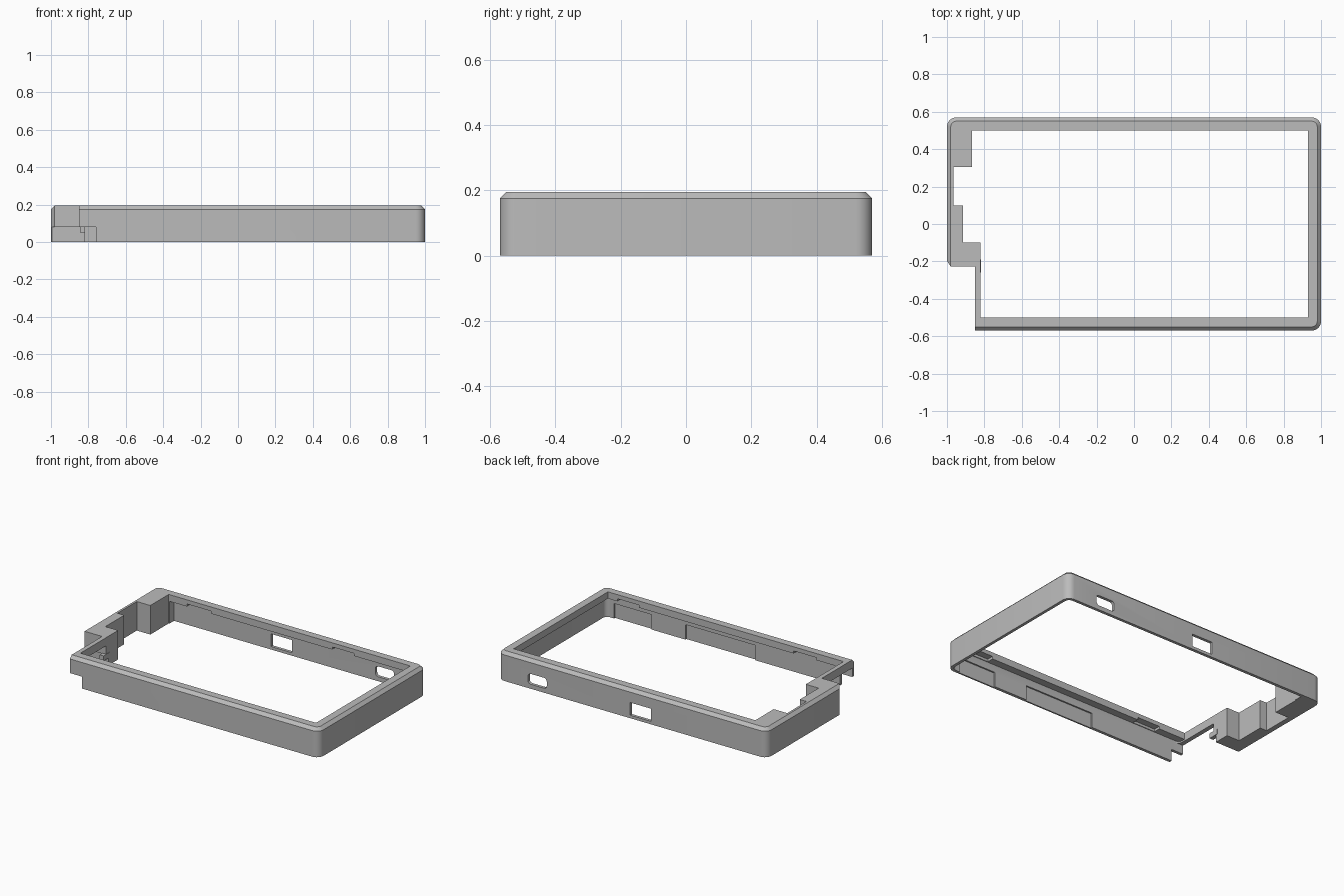
import bpy, bmesh, math

cube = bpy.data.objects.get("Cube")
if cube:
    bpy.data.objects.remove(cube)

grey = bpy.data.materials.new("mid_grey")
grey.use_nodes = True
colour = (0.5, 0.5, 0.5, 1)
grey.diffuse_color = colour
grey.node_tree.nodes["Principled BSDF"].inputs["Base Color"].default_value = colour

TOP, LIP, WALL = 0.195, 0.15, 0.02
HX, HY = 1.0, 0.57


def rounded(x0, x1, y0, y1, r, n=6):
    """Outline of a rounded rectangle, counter-clockwise."""
    pts = []
    centres = [(x1 - r, y1 - r), (x0 + r, y1 - r), (x0 + r, y0 + r), (x1 - r, y0 + r)]
    for k, (cx, cy) in enumerate(centres):
        for i in range(n + 1):
            a = math.pi / 2 * (k + i / n)
            pts.append((cx + r * math.cos(a), cy + r * math.sin(a)))
    return pts


def rect(x0, x1, y0, y1):
    return [(x0, y0), (x1, y0), (x1, y1), (x0, y1)]


def loft(name, loops):
    """Solid through a stack of equal 3D outlines."""
    bm = bmesh.new()
    rings = [[bm.verts.new(p) for p in loop] for loop in loops]
    n = len(rings[0])
    for a, b in zip(rings, rings[1:]):
        for i in range(n):
            j = (i + 1) % n
            bm.faces.new((a[i], a[j], b[j], b[i]))
    bm.faces.new(rings[0][::-1])
    bm.faces.new(rings[-1])
    bmesh.ops.recalc_face_normals(bm, faces=bm.faces)
    mesh = bpy.data.meshes.new(name)
    bm.to_mesh(mesh)
    bm.free()
    mesh.materials.append(grey)
    obj = bpy.data.objects.new(name, mesh)
    bpy.context.collection.objects.link(obj)
    return obj


def prism(name, pts, z0, z1):
    return loft(name, [[(x, y, z) for x, y in pts] for z in (z0, z1)])


def port(name, pts):
    """Cutter through the back wall from an x-z outline."""
    return loft(name, [[(x, y, z) for x, z in pts] for y in (0.53, 0.6)])


# Chamfered outer block
def outline(inset, z):
    pts = rounded(-HX + inset, HX - inset, -HY + inset, HY - inset, 0.05 - inset)
    return [(x, y, z) for x, y in pts]


frame = loft("bezel_frame", [outline(0, 0), outline(0, TOP - WALL), outline(WALL, TOP)])

cutters = []
# Hollow under the lip, and the stepped opening
cutters.append(prism("cavity", rounded(-0.82, HX - WALL, -HY + WALL, HY - WALL, 0.03), -0.1, LIP))
cutters.append(prism("cavity_left", rect(-0.86, -0.7, 0.3, HY - WALL), -0.1, LIP))
opening = [(0.93, -0.5), (0.93, 0.5), (-0.865, 0.5), (-0.865, 0.305), (-0.965, 0.305),
           (-0.965, 0.1), (-0.915, 0.1), (-0.915, -0.1), (-0.82, -0.1), (-0.82, -0.5)]
cutters.append(prism("opening", opening, -0.2, 0.3))

# Missing front corner, its undercut and the hollow below the narrow bar
corner = [(-1.1, -0.7), (-0.85, -0.7), (-0.85, -0.228), (-0.98, -0.228), (-1.005, -0.19), (-1.1, -0.19)]
cutters.append(prism("corner_cut", corner, -0.25, 0.35))
cutters.append(prism("corner_undercut", rect(-1.15, -0.76, -0.75, -0.205), -0.15, 0.08))
cutters.append(prism("bar_hollow", rect(-0.9, -0.75, -HY + WALL, -0.229), -0.12, LIP - 0.01))

# Side ports in the back wall
cutters.append(port("square_port", rect(-0.14, 0.015, 0.02, 0.105)))
cutters.append(port("round_port", rounded(0.635, 0.775, 0.03, 0.1, 0.02, 3)))

# Shallow recesses inside the front wall
for x0, x1 in ((0.64, 0.92), (-0.13, 0.39)):
    cutters.append(prism("recess", rect(x0, x1, -0.56, -0.53), -0.13, 0.1))

# Clip notches under the lip
for side, x0, x1 in ((1, -0.73, -0.55), (1, 0.35, 0.51), (-1, 0.7, 0.86), (-1, -0.62, -0.45)):
    y0, y1 = sorted((side * 0.48, side * 0.545))
    cutters.append(prism("clip_notch", rect(x0, x1, y0, y1), 0.12, 0.167))

for c in cutters:
    c.hide_render = True
    mod = frame.modifiers.new(c.name, 'BOOLEAN')
    mod.operation = 'DIFFERENCE'
    mod.solver = 'EXACT'
    mod.object = c

# Bake the cuts and drop the cutters
deps = bpy.context.evaluated_depsgraph_get()
baked = bpy.data.meshes.new_from_object(frame.evaluated_get(deps))
frame.modifiers.clear()
frame.data = baked
for c in cutters:
    bpy.data.objects.remove(c)

# Small hook beside the missing corner
prism("corner_hook", rect(-0.845, -0.817, -0.26, -0.19), 0.05, 0.085)

bpy.ops.object.select_all(action='DESELECT')
frame.select_set(True)
bpy.context.view_layer.objects.active = frame
bpy.ops.object.shade_smooth_by_angle(angle=math.radians(30))
